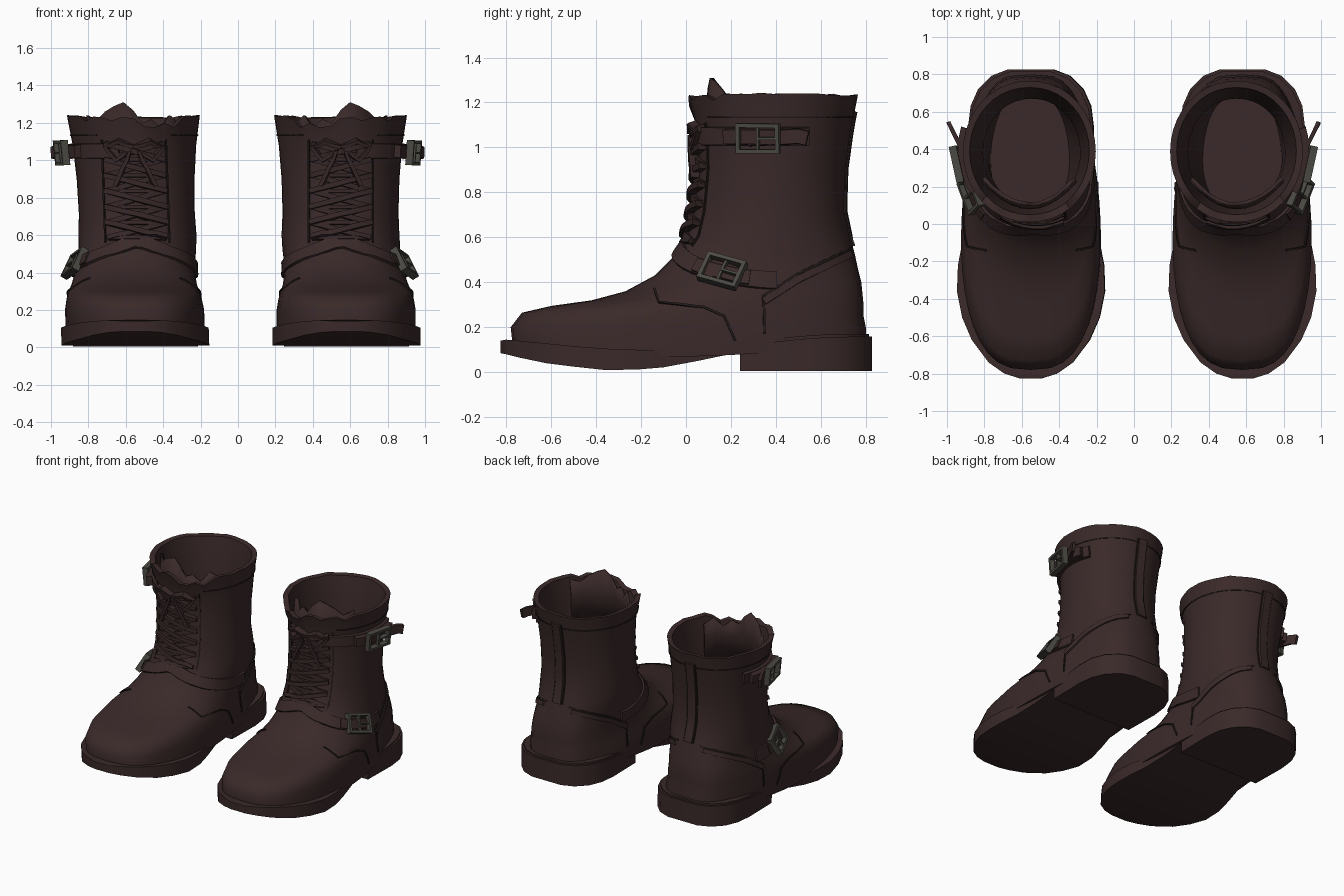
import bpy, bmesh, math, random
from mathutils import Matrix, Vector
from mathutils.bvhtree import BVHTree

random.seed(4)
cube = bpy.data.objects.get("Cube")
if cube:
    bpy.data.objects.remove(cube)


def material(name, color):
    m = bpy.data.materials.new(name)
    m.use_nodes = True
    m.diffuse_color = (*color, 1)
    bsdf = m.node_tree.nodes["Principled BSDF"]
    bsdf.inputs["Base Color"].default_value = (*color, 1)
    bsdf.inputs["Roughness"].default_value = 0.8
    return m


LEATHER = material("brown leather", (0.043, 0.0225, 0.0225))
DARK = material("dark seam", (0.018, 0.011, 0.011))
LACE = material("lace brown", (0.036, 0.019, 0.019))
METAL = material("dull metal", (0.07, 0.066, 0.055))
parts = []


def finish(bm, name, mat, angle=40):
    """Turn a bmesh into a smooth object of the left boot."""
    bmesh.ops.recalc_face_normals(bm, faces=bm.faces)
    mesh = bpy.data.meshes.new(name)
    bm.to_mesh(mesh)
    bm.free()
    mesh.materials.append(mat)
    ob = bpy.data.objects.new("left_" + name, mesh)
    bpy.context.collection.objects.link(ob)
    bpy.ops.object.select_all(action='DESELECT')
    ob.select_set(True)
    bpy.context.view_layer.objects.active = ob
    bpy.ops.object.shade_smooth_by_angle(angle=math.radians(angle))
    parts.append(ob)
    return ob


def loft(rings, bm=None):
    """Skin closed rings of points and cap both ends."""
    bm = bm or bmesh.new()
    rows = [[bm.verts.new(p) for p in r] for r in rings]
    n = len(rows[0])
    for lo, hi in zip(rows, rows[1:]):
        for i in range(n):
            j = (i + 1) % n
            bm.faces.new((lo[i], lo[j], hi[j], hi[i]))
    bm.faces.new(rows[0])
    bm.faces.new(rows[-1])
    return bm


# Boot upper: tilted rings (front y, front z, back y, back z, half width)
OUTER = [
    (-.77, .11, .80, .14, .37), (-.78, .20, .80, .20, .37),
    (-.73, .265, .79, .25, .36), (-.60, .295, .79, .30, .35),
    (-.42, .32, .785, .35, .335), (-.27, .36, .78, .40, .325),
    (-.14, .43, .765, .46, .315), (-.06, .51, .75, .53, .315),
    (0, .60, .73, .60, .315), (.03, .72, .705, .72, .31),
    (.05, .90, .71, .90, .315), (.05, 1.08, .735, 1.08, .33),
    (.01, 1.25, .765, 1.24, .355)]
LINING = [(.05, 1.245, .73, 1.235, .32), (.09, .9, .67, .9, .26),
          (.09, .6, .69, .6, .25), (.08, .28, .68, .28, .21)]
SEG = 40
tear = [random.uniform(.01, .08) for _ in range(SEG)]


def ring(yf, zf, yb, zb, w):
    foot = max(0, min(1, (.55 - zf) / .25))
    cx = .548 + .03 * foot
    pts = []
    for i in range(SEG):
        a = math.tau * i / SEG
        c, s = math.cos(a), math.sin(a)
        t = (1 - c) / 2
        power = .95 - (.23 if c > 0 else .38) * foot    # squarer heel
        x = math.copysign(abs(s) ** power, s) * w * (1 + .09 * foot * c)
        z = zf + (zb - zf) * t
        if zf > 1.2:                      # worn, ragged collar at the front
            z -= tear[i] if c > .62 else tear[i] * .15
        elif zf < .15:                    # lower edge sinks into the sole
            z -= .055 * s * s
        pts.append((cx + x, yf + (yb - yf) * t, z))
    return pts


bm = loft([ring(*r) for r in OUTER + LINING])
bmesh.ops.recalc_face_normals(bm, faces=bm.faces)
surface = BVHTree.FromBMesh(bm)
finish(bm, "boot_upper", LEATHER, 50)


# Sole and heel: box sections along y (y, half width, bottom, top)
SOLE = [(-.825, .06, .085, .14), (-.80, .14, .08, .145), (-.74, .225, .065, .14),
        (-.62, .315, .04, .128), (-.5, .367, .025, .116), (-.36, .395, .01, .105),
        (-.22, .39, .012, .1), (-.1, .367, .022, .098), (.05, .34, .05, .108),
        (.24, .32, .09, .13), (.5, .325, .09, .16), (.62, .31, .09, .168),
        (.71, .27, .09, .17), (.78, .2, .09, .17), (.815, .11, .09, .17)]


def section(y, w, lo, hi):
    cx = .58
    return [(cx - w, y, hi), (cx + w, y, hi), (cx + w, y, lo), (cx - w, y, lo)]


finish(loft([section(*s) for s in SOLE]), "sole", LEATHER, 35)
heel = [section(y + (.012 if y > .3 else 0), w + .01, .005, hi - .012)
        for y, w, lo, hi in SOLE if y > .2]
finish(loft(heel), "heel_block", LEATHER, 35)


# Rays that place details on the leather; each returns (point, normal)
def from_side(side, y, z):
    return surface.ray_cast(Vector((.56 + side * 2, y, z)), Vector((-side, 0, 0)))[:2]


def from_front(x, z, d=1):
    return surface.ray_cast(Vector((x, -2 * d, z)), Vector((0, d, 0)))[:2]


def around(deg, z):
    a = math.radians(deg)
    out = Vector((math.sin(a), -math.cos(a), 0))
    return surface.ray_cast(Vector((.55, .38, z)) + out * 2, -out)[:2]


def ankle(deg):
    return around(deg, .57 - .16 * abs(math.sin(math.radians(deg))))


def ribbon(hits, width, thick, bm, lift=0):
    """Flat strip following the surface hits."""
    hits = [h for h in hits if h[0] is not None]
    rings = []
    for i, (p, n) in enumerate(hits):
        t = hits[min(i + 1, len(hits) - 1)][0] - hits[max(i - 1, 0)][0]
        side = n.cross(t).normalized() * width / 2
        top, low = p + n * (thick + lift), p + n * (lift - .01)
        rings.append([low - side, top - side * .9, top + side * .9, low + side])
    loft(rings, bm)


def spread(pts, steps=5):
    """Points evenly placed along a polyline."""
    out = [pts[0]]
    for a, b in zip(pts, pts[1:]):
        out += [tuple(u + (v - u) * k / steps for u, v in zip(a, b))
                for k in range(1, steps + 1)]
    return out


# Seams on both sides of the boot
VAMP = [(-.14, .37), (-.12, .31), (.08, .29), (.17, .25), (.22, .14)]
COUNTER = [(.35, .17), (.345, .34), (.5, .44), (.73, .55)]
bm = bmesh.new()
for side in (-1, 1):
    for path in (VAMP, COUNTER):
        ribbon([from_side(side, *p) for p in spread(path)], .011, .007, bm)
    ribbon([from_front(.55 + side * .17, .56 + .05 * i) for i in range(12)], .01, .007, bm)
    ribbon([from_front(.55 + side * .04, .56 + .05 * i, -1) for i in range(13)],
           .008, .006, bm)
ribbon([around(a, 1.135) for a in range(35, 326, 10)], .008, .006, bm)
finish(bm, "seams", DARK)

# Leather edging: heel counter lip and back strip
bm = bmesh.new()
for side in (-1, 1):
    ribbon([from_side(side, y, z - .025) for y, z in spread(COUNTER[1:])], .035, .012, bm)
ribbon([from_front(.55, .56 + .05 * i, -1) for i in range(13)], .07, .01, bm)
finish(bm, "leather_edging", LEATHER)

# Straps: ankle strap over the instep, calf strap on the outside
bm = bmesh.new()
ribbon([ankle(a) for a in range(-95, 96, 7)], .085, .015, bm)
ribbon([around(a, 1.05) for a in range(14, 122, 7)], .085, .022, bm)
ribbon([around(a, 1.05) for a in range(55, 112, 7)], .07, .03, bm, .03)
ribbon([ankle(a) for a in range(38, 76, 6)], .07, .012, bm, .012)
finish(bm, "straps", LEATHER)


# Buckles: rectangular frame with a centre bar and a prong
def buckle(name, hit, along, length, height, lift):
    p, n = hit
    u = (along - n * along.dot(n)).normalized()
    v = n.cross(u)
    p = p + n * lift
    bm = bmesh.new()

    def bar(du, dv, lu, lv, ln):
        c = p + u * du + v * dv
        loft([[c + u * su * lu / 2 + v * sv * lv / 2 + n * sn * ln / 2
               for su, sv in ((-1, -1), (1, -1), (1, 1), (-1, 1))] for sn in (-1, 1)], bm)

    for s in (-1, 1):
        bar(0, s * height / 2, length, .018, .04)
        bar(s * length / 2, 0, .018, height + .018, .04)
    bar(0, 0, .012, height, .025)
    bar(length * .25, 0, length * .5, .01, .035)
    finish(bm, name, METAL, 30)


buckle("calf_buckle", around(82, 1.045), Vector((.12, 1, 0)), .18, .115, .07)
buckle("ankle_buckle", ankle(56), Vector((.1, 1, -.42)), .17, .12, .026)

# Loose strap end standing off beside the calf buckle
bm = bmesh.new()
out = Vector((1, -.2, 0)).normalized()
ribbon([(Vector(p), out) for p in ((.89, .28, 1.04), (.925, .42, 1.045),
                                   (.965, .5, 1.05), (.985, .54, 1.04))], .07, .012, bm)
finish(bm, "strap_end", LEATHER)

# Laces: crossed rows up the front with loose ends
bm = bmesh.new()
ROWS, STEP = 6, .085
for i in range(ROWS):
    z = .58 + STEP * i
    for s in (-1, 1):
        ribbon([from_front(.55 + s * (k / 3 - 1) * .15, z + STEP * k / 6) for k in range(7)],
               .03, .022 + .008 * s, bm, .006)
    ribbon([from_front(.55 + (k / 3 - 1) * .15, z) for k in range(7)], .022, .016, bm)
LOOP = [(.0, 1.07), (.08, 1.11), (.14, 1.07), (.09, 1.0), (.02, 1.05), (.06, .95), (.1, .86)]
for s in (-1, 1):
    ribbon([from_front(.55 + s * x, z) for x, z in spread(LOOP, 2)], .024, .03, bm, .015)
finish(bm, "laces", LACE)

# Tongue: curved panel with a ragged top edge
TOPS = [1.19, 1.24, 1.17, 1.22, 1.20, 1.27, 1.31, 1.29, 1.26, 1.21, 1.24]
bm = bmesh.new()
cols = []
for i, top in enumerate(TOPS):
    dx = (i / (len(TOPS) - 1) - .5) * .5
    cols.append([bm.verts.new((.55 + dx, .075 + 2.3 * dx * dx + lean * (z - .9), z))
                 for z, lean in ((.9, 0), (1.1, .02), (top, .06))])
for a, b in zip(cols, cols[1:]):
    for k in range(2):
        bm.faces.new((a[k], b[k], b[k + 1], a[k + 1]))
tongue = finish(bm, "tongue", LEATHER, 25)
tongue.modifiers.new("thickness", 'SOLIDIFY').thickness = .02

# Right boot: mirrored copy whose foot leans slightly inward
lean = Matrix.Identity(4)
lean[0][2], lean[0][3] = -.035, .032
for left in parts:
    right = left.copy()
    right.name = left.name.replace("left_", "right_")
    right.data = left.data.copy()
    right.data.transform(lean @ Matrix.Diagonal((-1, 1, 1, 1)))
    right.data.flip_normals()
    bpy.context.collection.objects.link(right)
